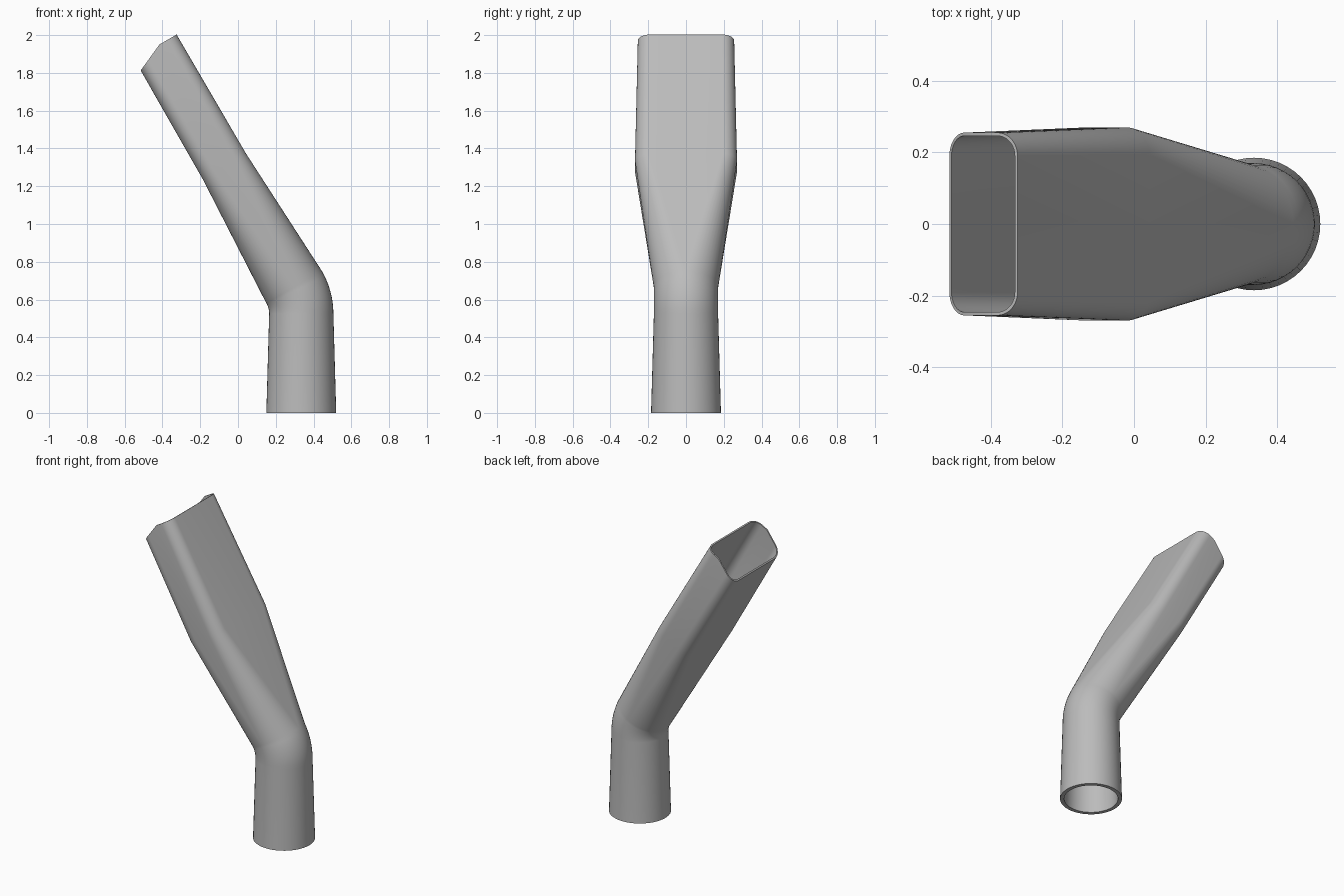
import bpy, bmesh, math
from mathutils import Vector

if "Cube" in bpy.data.objects:
    bpy.data.objects.remove(bpy.data.objects["Cube"], do_unlink=True)

TILT = math.radians(30)
BEND_R, BEND_Z, BASE_X = 0.28, 0.525, 0.335
CORNER_STEPS = 12


def ring(centre, angle, half_u, half_v, corner, chamfer=False):
    """Rounded rectangle across an axis leaning by angle toward -x."""
    u_dir = Vector((math.cos(angle), 0, math.sin(angle)))
    axis = Vector((-math.sin(angle), 0, math.cos(angle)))
    points = []
    for q, (su, sv) in enumerate([(1, 1), (-1, 1), (-1, -1), (1, -1)]):
        for i in range(CORNER_STEPS + 1):
            a = (q + i / CORNER_STEPS) * math.pi / 2
            u = su * (half_u - corner) + corner * math.cos(a)
            v = sv * (half_v - corner) + corner * math.sin(a)
            p = centre + u_dir * u + Vector((0, v, 0))
            if chamfer:
                p -= axis * 0.45 * max(0, 0.025 - u)
            points.append(p)
        if chamfer and q in (0, 2):   # extra points where the bevelled cut begins
            v = sv * half_v
            points.append(centre + u_dir * 0.025 + Vector((0, v, 0)))
        elif q in (0, 2):
            points.append(centre + u_dir * (0.025 if half_u > corner * 1.05 else 0)
                          + Vector((0, sv * half_v, 0)))
    return points


def sections(wall_base, wall_tip):
    """Rings from the round base, round the elbow, to the flat mouth."""
    w = wall_base
    rows = [ring(Vector((BASE_X, 0, 0)), 0, 0.185 - w, 0.185 - w, 0.185 - w)]
    r = 0.17 - w
    for i in range(9):
        a = TILT * i / 8
        c = Vector((BASE_X - BEND_R * (1 - math.cos(a)), 0,
                    BEND_Z + BEND_R * math.sin(a)))
        rows.append(ring(c, a, r, r, r))
    axis = Vector((-math.sin(TILT), 0, math.cos(TILT)))
    w = wall_tip
    rows.append(ring(c + axis * 0.74, TILT, 0.133 - w, 0.27 - w, 0.075 - w))
    rows.append(ring(c + axis * 1.47, TILT, 0.13 - w, 0.255 - w, 0.065 - w, True))
    return rows


def bridge(bm, a, b):
    for i in range(len(a)):
        j = (i + 1) % len(a)
        bm.faces.new((a[i], a[j], b[j], b[i]))


# Outer skin upward, then the inner skin back down, closed into a loop
bm = bmesh.new()
rows = sections(0, 0) + sections(0.024, 0.009)[::-1]
loops = [[bm.verts.new(p) for p in row] for row in rows]
for k in range(len(loops)):
    bridge(bm, loops[k], loops[(k + 1) % len(loops)])
bmesh.ops.remove_doubles(bm, verts=bm.verts, dist=0.0001)
bmesh.ops.recalc_face_normals(bm, faces=bm.faces)

mesh = bpy.data.meshes.new("nozzle")
bm.to_mesh(mesh)
bm.free()
nozzle = bpy.data.objects.new("nozzle", mesh)
bpy.context.collection.objects.link(nozzle)

# Plain grey plastic
grey = bpy.data.materials.new("grey plastic")
grey.use_nodes = True
grey.diffuse_color = (0.5, 0.5, 0.5, 1)
grey.node_tree.nodes["Principled BSDF"].inputs["Base Color"].default_value = (0.5, 0.5, 0.5, 1)
mesh.materials.append(grey)

bpy.context.view_layer.objects.active = nozzle
nozzle.select_set(True)
bpy.ops.object.shade_smooth_by_angle(angle=math.radians(30))
